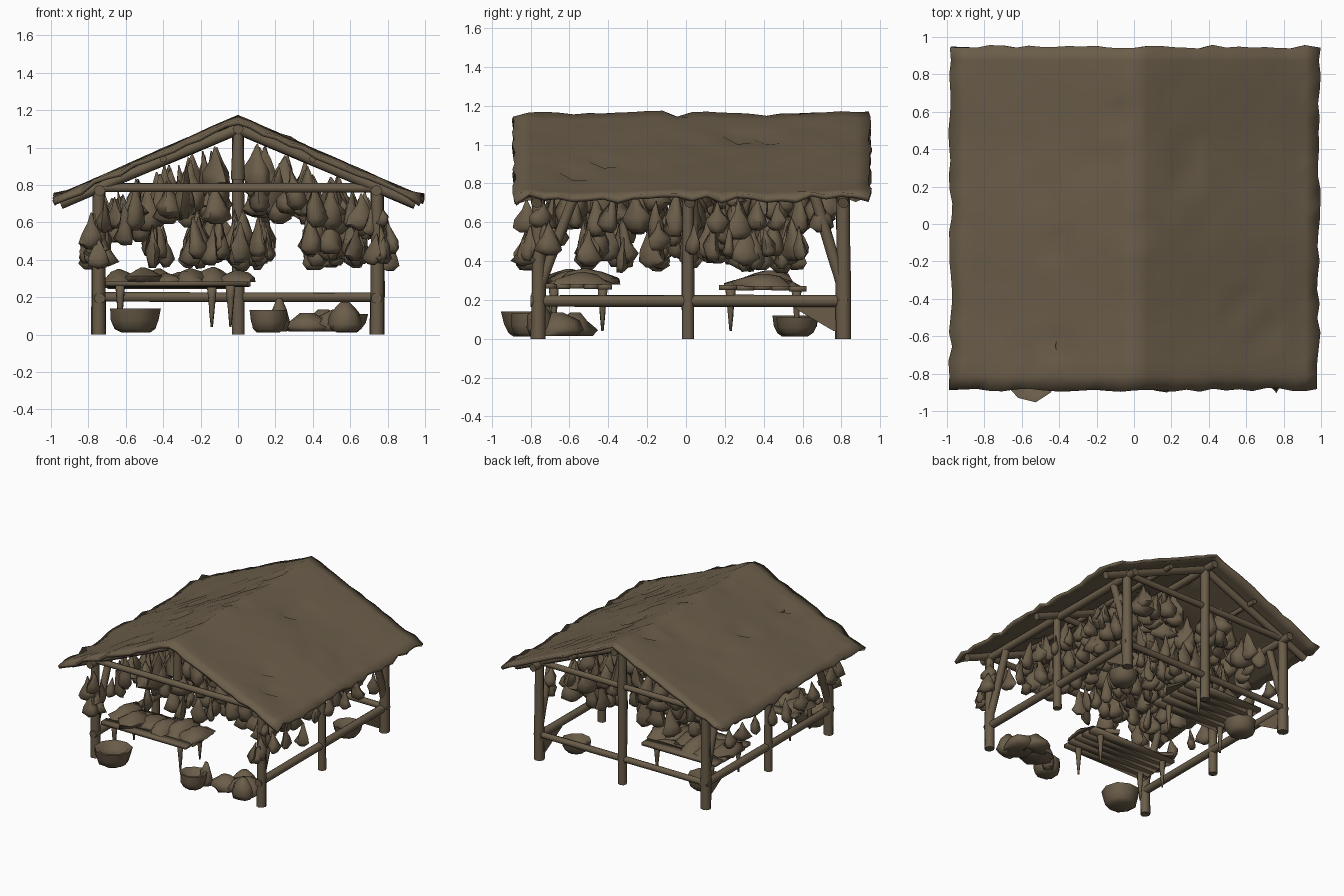
import bpy, bmesh, math, random
from mathutils import Vector, Matrix

if "Cube" in bpy.data.objects:
    bpy.data.objects.remove(bpy.data.objects["Cube"])

random.seed(7)
R = random.uniform
brown = bpy.data.materials.new("weathered_brown")
brown.diffuse_color = (0.145, 0.109, 0.067, 1)
brown.use_nodes = True
brown.node_tree.nodes["Principled BSDF"].inputs["Base Color"].default_value = brown.diffuse_color


def finish(bm, name, angle=75):
    bmesh.ops.recalc_face_normals(bm, faces=bm.faces)
    me = bpy.data.meshes.new(name)
    bm.to_mesh(me)
    bm.free()
    ob = bpy.data.objects.new(name, me)
    bpy.context.collection.objects.link(ob)
    me.materials.append(brown)
    bpy.ops.object.select_all(action='DESELECT')
    ob.select_set(True)
    bpy.context.view_layer.objects.active = ob
    bpy.ops.object.shade_smooth_by_angle(angle=math.radians(angle))
    return ob


def lathe(bm, rings, matrix, sides=8, jitter=0.0):
    """Closed tube through (radius, height) rings, roughened by jitter."""
    loops = []
    for r, h in rings:
        loop = []
        for i in range(sides):
            a = 2 * math.pi * i / sides
            k = r * (1 + R(-jitter, jitter))
            loop.append(bm.verts.new(matrix @ Vector((k * math.cos(a), k * math.sin(a), h))))
        loops.append(loop)
    for a, b in zip(loops, loops[1:]):
        for i in range(sides):
            j = (i + 1) % sides
            bm.faces.new((a[i], a[j], b[j], b[i]))
    bm.faces.new(loops[0])
    bm.faces.new(loops[-1])


def log(bm, a, b, r, r2=None):
    """Rough round timber from a to b."""
    a, b = Vector(a), Vector(b)
    d = b - a
    m = Matrix.Translation(a) @ d.to_track_quat('Z', 'Y').to_matrix().to_4x4()
    r2 = r2 or r
    lathe(bm, [(r + (r2 - r) * t, d.length * t) for t in (0, .33, .66, 1)], m, 8, 0.08)


def roof_z(x):
    return 1.165 - 0.44 * abs(x)


# Posts: corners, side middles, back middle
bm = bmesh.new()
for s in (-1, 1):
    for y, r in ((-.76, .038), (.01, .033), (.81, .04)):
        log(bm, (s * .745, y, 0), (s * .745, y, .80), r, r * .85)
log(bm, (0, .81, 0), (0, .81, 1.12), .034)
finish(bm, "posts")

# Low rails, open at the front
bm = bmesh.new()
for s in (-1, 1):
    log(bm, (s * .74, -.80, .195), (s * .74, .84, .195), .03)
log(bm, (-.78, .81, .2), (.78, .81, .2), .025)
finish(bm, "low_rails")

# Roof frame: ties, plates, king post, rafters, ridge and braces
bm = bmesh.new()
for y in (-.77, .02, .81):
    log(bm, (-.76, y, .785), (.76, y, .785), .024)
    for s in (-1, 1):
        log(bm, (0, y, 1.10), (s * .95, y, .70), .029)
log(bm, (0, -.77, .83), (0, -.77, 1.12), .038, .026)
log(bm, (0, .02, .79), (0, .02, 1.10), .03)
log(bm, (0, -.86, 1.10), (0, .92, 1.10), .03)
for s in (-1, 1):
    log(bm, (s * .74, -.84, .77), (s * .74, .90, .77), .03)
    log(bm, (s * .4, -.84, .94), (s * .4, .90, .94), .02)
    log(bm, (s * .745, -.76, .25), (s * .745, -.57, .75), .028)
    log(bm, (s * .745, .81, .25), (s * .745, .66, .75), .028)
finish(bm, "roof_frame")

# Hide roof: one sagging sheet with dents, tears and a curled front edge
bm = bmesh.new()
NX, NY = 28, 24
dents = {(random.randrange(3, NX - 2), random.randrange(3, NY - 2)): R(-.04, .012) for n in range(22)}
grid = []
for i in range(NX + 1):
    x = -.985 + 1.97 * i / NX
    row = []
    for j in range(NY + 1):
        y = -.885 + 1.835 * j / NY
        z = roof_z(x) + R(-.005, .005) + .007 * math.sin(7 * y + 2) + dents.get((i, j), 0)
        if i in (0, NX):
            z += R(-.012, .025)
        if j == 0:
            z -= R(.005, .03)
        row.append(bm.verts.new((x + (R(-.008, .014) if i in (0, NX) else 0),
                                 y + (R(-.012, .008) if j in (0, NY) else 0), z)))
    grid.append(row)
for i in range(NX):
    for j in range(NY):
        bm.faces.new((grid[i][j], grid[i + 1][j], grid[i + 1][j + 1], grid[i][j + 1]))
roof = finish(bm, "roof_cover", 80)
mod = roof.modifiers.new("thickness", 'SOLIDIFY')
mod.thickness = .024
mod.offset = -1


def hanging(bm, x, y, top, length, width):
    """Pointed, ragged dried piece hanging from its tip."""
    m = (Matrix.Translation((x, y, top)) @ Matrix.Rotation(R(0, 6.28), 4, 'Z')
         @ Matrix.Rotation(R(-.2, .2), 4, 'X') @ Matrix.Diagonal((1, R(.5, .85), 1, 1)))
    w = width / 2
    lathe(bm, [(.004, 0), (.4 * w, -.3 * length), (.85 * w, -.6 * length),
               (w, -.85 * length), (.45 * w, -length)], m, 6, .35)


# Upper hanging rows under the rafters
bm = bmesh.new()
for x in (-.52, -.4, -.28, -.15, .13, .25, .38, .52):
    for k in range(7):
        px = x + R(-.04, .04)
        top = min(roof_z(px) - R(.08, .18), 1.02)
        hanging(bm, px, -.64 + .215 * k + R(-.05, .05), top, R(.22, .29), R(.13, .18))
        hanging(bm, px, -.6 + .215 * k + R(-.05, .05), R(.78, .85), R(.17, .22), R(.13, .18))
finish(bm, "upper_hanging_pieces")

# Lower bunches, grouped in swags
bm = bmesh.new()
for x in (-.43, -.22, -.12, 0, .13, .40, .52, .62):
    wide = .7 if x in (-.43, .13) else 1
    for cy in (-.42, -.08, .22, .45):
        for k in (-1, 0, 1):
            hanging(bm, x + R(-.03, .03), cy + .08 * k + R(-.03, .03),
                    .66 - .06 * abs(k) + R(-.03, .03), R(.19, .24), R(.11, .16) * wide)
finish(bm, "lower_hanging_pieces")

# Pieces along the side plates and around the front posts
bm = bmesh.new()
for s in (-1, 1):
    for k in range(14):
        hanging(bm, s * R(.60, .72), -.68 + .105 * k, R(.70, .77), R(.15, .24), R(.1, .15))
    for k in range(9):
        hanging(bm, s * R(.70, .80), R(-.85, -.70), R(.52, .74), R(.14, .2), R(.09, .14))
    for k in range(7):
        hanging(bm, s * R(.75, .81), -.5 + .18 * k, R(.52, .62), R(.14, .19), R(.08, .13))
finish(bm, "side_hanging_pieces")


def table(name, x0, x1, y0, y1, z):
    """Worn plank top on tapered legs with a heap of skins."""
    bm = bmesh.new()
    n = 5
    for k in range(n):
        w = (y1 - y0) / n
        y = y0 + (k + .5) * w
        m = (Matrix.Translation(((x0 + x1) / 2 + R(-.01, .01), y, z + R(-.004, .004)))
             @ Matrix.Diagonal((x1 - x0, w, .026, 1)))
        bmesh.ops.create_cube(bm, size=1, matrix=m)
    for x in (x0 + .07, x1 - .1):
        for y in (y0 + .06, y1 - .05):
            log(bm, (x, y, z), (x, y, .04), .026, .006)
    finish(bm, name, 100)
    bm = bmesh.new()
    for k in range(6):
        t = (k + .5) / 6
        m = (Matrix.Translation((x0 + t * (x1 - x0), (y0 + y1) / 2 + R(-.05, .05), z + .01))
             @ Matrix.Diagonal((.1, .16, R(.04, .085), 1)))
        lathe(bm, [(1, 0), (.9, .4), (.5, .8), (.1, 1)], m, 7, .25)
    finish(bm, name + "_load")


table("front_table", -.70, .06, -.74, -.38, .27)
table("back_table", -.70, -.04, .17, .62, .26)


def vessel(name, x, y, r0, r1, h, jitter=.06):
    """Rounded basket or pot with a shallow hollow."""
    bm = bmesh.new()
    lathe(bm, [(r0 * .8, .012), (r0 + (r1 - r0) * .3, .03), ((r0 + r1) * .55, h * .55), (r1, h),
               (r1 * .85, h), (r0 * .8, h * .7)], Matrix.Translation((x, y, 0)), 9, jitter)
    finish(bm, name)


vessel("large_pot", -.55, -.81, .10, .14, .14)
vessel("bucket", .16, -.80, .08, .10, .13)
vessel("back_basket", -.55, .56, .08, .12, .12)
vessel("back_bowl", .58, .57, .07, .11, .11)

# Slumped sacks by the front right post
bm = bmesh.new()
for x, y, r, h in ((.37, -.68, .13, .10), (.54, -.66, .14, .12), (.46, -.57, .11, .12), (.57, -.75, .09, .16),
                   (.22, -.72, .05, .18)):
    m = Matrix.Translation((x, y, .015)) @ Matrix.Diagonal((r, r * .9, h, 1))
    lathe(bm, [(.8, 0), (1, .25), (.75, .65), (.25, 1)], m, 8, .2)
finish(bm, "sacks")

# Stretched skins hanging off the rails at the back corners
bm = bmesh.new()
for s in (-1, 1):
    bm.faces.new([bm.verts.new((s * .725, y, z)) for y, z in ((.52, .18), (.83, .18), (.83, .03), (.76, .04))])
finish(bm, "corner_skins")
